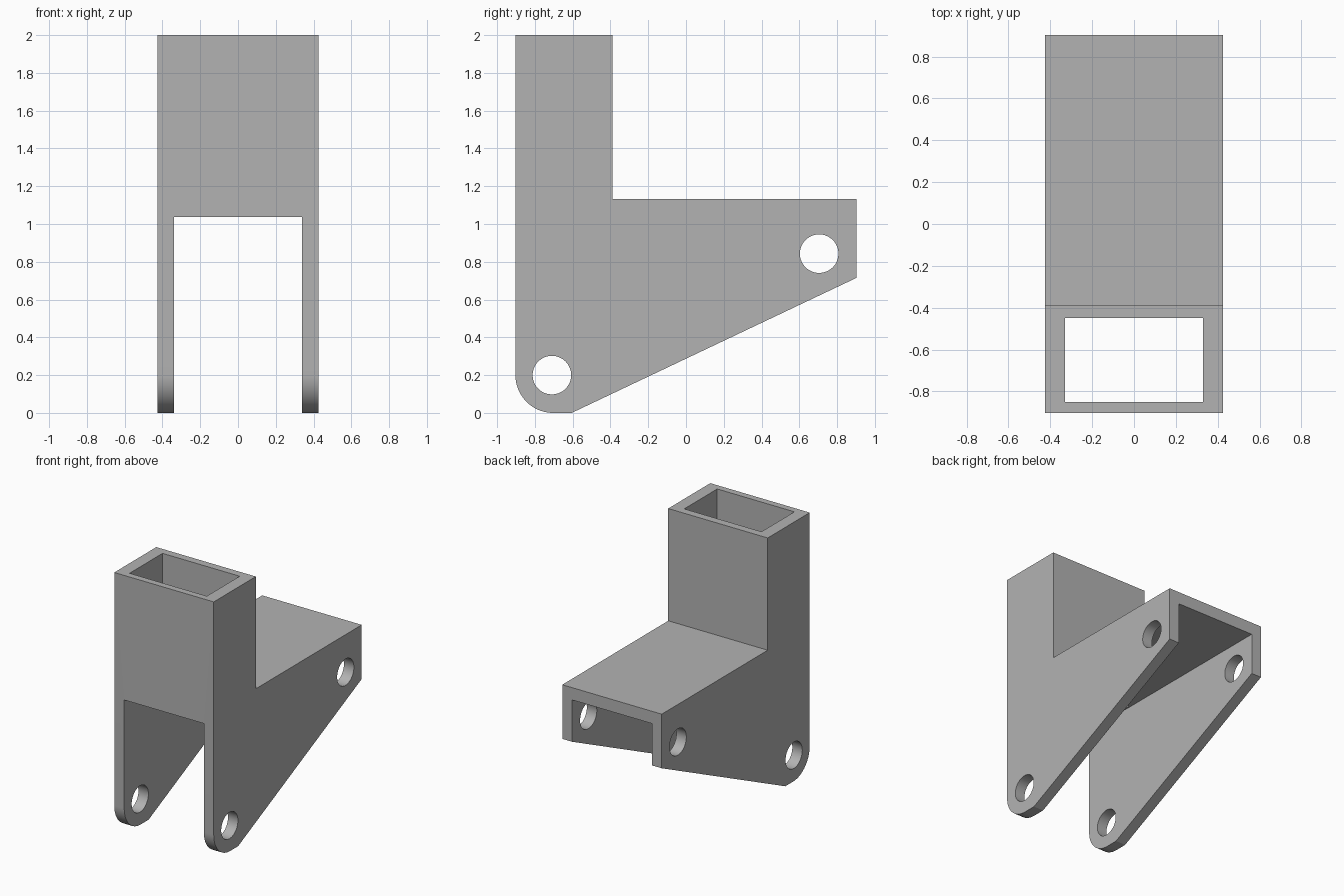
import bpy, bmesh, math
from mathutils import Matrix

cube = bpy.data.objects.get("Cube")
if cube:
    bpy.data.objects.remove(cube, do_unlink=True)

grey = bpy.data.materials.new("light grey")
grey.use_nodes = True
COLOUR = (0.45, 0.45, 0.45, 1)
grey.diffuse_color = COLOUR
grey.node_tree.nodes["Principled BSDF"].inputs["Base Color"].default_value = COLOUR

HALF_W, HALF_GAP, HALF_Y = 0.425, 0.34, 0.903
LOW_HOLE, HIGH_HOLE, HOLE_R, ROUND_R = (-0.71, 0.2), (0.705, 0.843), 0.102, 0.2


def make_object(name, bm):
    bmesh.ops.recalc_face_normals(bm, faces=bm.faces)
    mesh = bpy.data.meshes.new(name)
    bm.to_mesh(mesh)
    bm.free()
    mesh.materials.append(grey)
    obj = bpy.data.objects.new(name, mesh)
    bpy.context.collection.objects.link(obj)
    return obj


def box(name, low, high):
    bm = bmesh.new()
    size = [b - a for a, b in zip(low, high)]
    middle = [(a + b) / 2 for a, b in zip(low, high)]
    bmesh.ops.create_cube(bm, size=1, matrix=Matrix.Translation(middle) @ Matrix.Diagonal((*size, 1)))
    return make_object(name, bm)


def pin(name, centre):
    bm = bmesh.new()
    place = Matrix.Translation((0, *centre)) @ Matrix.Rotation(math.pi / 2, 4, 'Y')
    bmesh.ops.create_cone(bm, cap_ends=True, segments=64, radius1=HOLE_R, radius2=HOLE_R,
                          depth=2, matrix=place)
    return make_object(name, bm)


# Side profile with rounded lower front corner, extruded across the width
profile = [(-0.605, 0), (HALF_Y, 0.715), (HALF_Y, 1.133), (-0.39, 1.133), (-0.39, 2), (-HALF_Y, 2)]
for i in range(25):
    a = math.pi + math.pi / 2 * i / 24
    profile.append((-HALF_Y + ROUND_R * (1 + math.cos(a)), ROUND_R * (1 + math.sin(a))))
bm = bmesh.new()
face = bm.faces.new([bm.verts.new((-HALF_W, y, z)) for y, z in profile])
extruded = bmesh.ops.extrude_face_region(bm, geom=[face])
bmesh.ops.translate(bm, vec=(2 * HALF_W, 0, 0),
                    verts=[g for g in extruded["geom"] if isinstance(g, bmesh.types.BMVert)])
bracket = make_object("socket_bracket", bm)

# Channel between the side plates, socket bore and pin holes
cutters = [
    box("channel_cutter", (-HALF_GAP, -2, -1), (HALF_GAP, 2, 1.038)),
    box("socket_cutter", (-0.33, -0.852, 0.9), (0.33, -0.45, 3)),
    pin("lower_hole_cutter", LOW_HOLE),
    pin("upper_hole_cutter", HIGH_HOLE),
]
bpy.context.view_layer.objects.active = bracket
bracket.select_set(True)
for cutter in cutters:
    mod = bracket.modifiers.new(cutter.name, 'BOOLEAN')
    mod.operation = 'DIFFERENCE'
    mod.solver = 'EXACT'
    mod.object = cutter
    bpy.ops.object.modifier_apply(modifier=mod.name)
for cutter in cutters:
    bpy.data.objects.remove(cutter, do_unlink=True)

# Smooth the round corner and holes, keep the edges sharp
bpy.ops.object.shade_smooth_by_angle(angle=math.radians(20))
